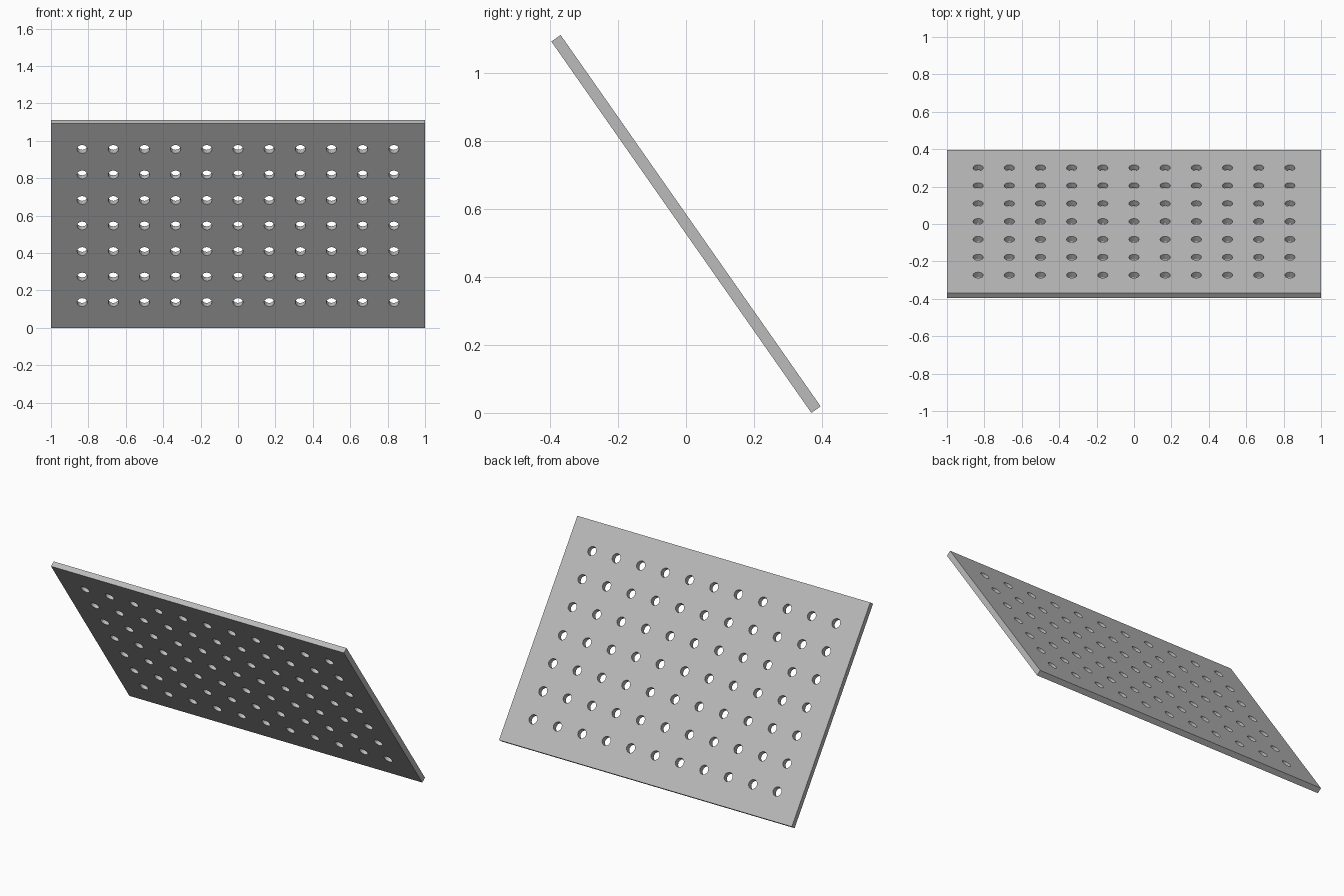
import bpy
import bmesh
from math import radians
from mathutils import Matrix, Vector

if "Cube" in bpy.data.objects:
    bpy.data.objects.remove(bpy.data.objects["Cube"])

UNIT = 1 / 30            # panel is 60 x 40 x 1 units
COLS, ROWS, PITCH = 11, 7, 5 * UNIT
HOLE_RADIUS, HOLE_SIDES = 0.0275, 12
TILT = radians(-55)

grey = bpy.data.materials.new("light grey")
grey.use_nodes = True
colour = (0.5, 0.5, 0.5, 1)
grey.diffuse_color = colour
grey.node_tree.nodes["Principled BSDF"].inputs["Base Color"].default_value = colour


def make_object(name, bm):
    mesh = bpy.data.meshes.new(name)
    bm.to_mesh(mesh)
    bm.free()
    obj = bpy.data.objects.new(name, mesh)
    bpy.context.collection.objects.link(obj)
    return obj


# Flat rectangular panel
bm = bmesh.new()
bmesh.ops.create_cube(bm, size=1, matrix=Matrix.Diagonal((60 * UNIT, 40 * UNIT, UNIT, 1)))
panel = make_object("perforated_panel", bm)
panel.data.materials.append(grey)

# Grid of round hole cutters
bm = bmesh.new()
for col in range(COLS):
    for row in range(ROWS):
        spot = Vector((col - (COLS - 1) / 2, row - (ROWS - 1) / 2, 0)) * PITCH
        bmesh.ops.create_cone(bm, cap_ends=True, segments=HOLE_SIDES, radius1=HOLE_RADIUS,
                              radius2=HOLE_RADIUS, depth=4 * UNIT,
                              matrix=Matrix.Translation(spot))
cutter = make_object("hole_cutters", bm)
cutter.hide_render = True

# Punch the holes, then drop the cutters
punch = panel.modifiers.new("holes", "BOOLEAN")
punch.operation = "DIFFERENCE"
punch.solver = "EXACT"
punch.object = cutter
bpy.context.view_layer.objects.active = panel
bpy.ops.object.modifier_apply(modifier=punch.name)
bpy.data.objects.remove(cutter)

# Lean the panel and stand its lower edge on the ground
panel.data.transform(Matrix.Rotation(TILT, 4, "X"))
lowest = min(v.co.z for v in panel.data.vertices)
panel.data.transform(Matrix.Translation((0, 0, -lowest)))
